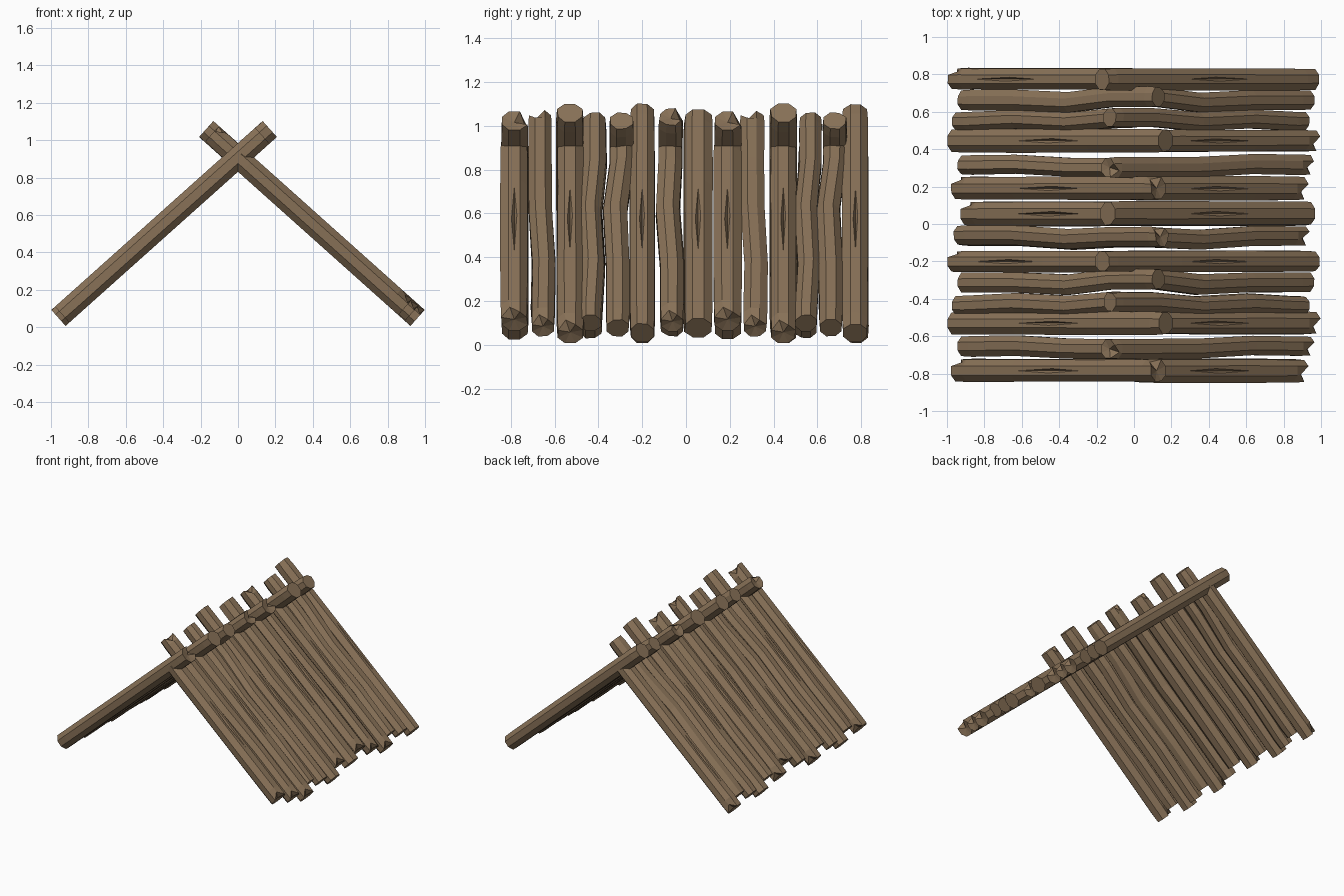
import bpy, bmesh, math, random
from mathutils import Vector

if "Cube" in bpy.data.objects:
    bpy.data.objects.remove(bpy.data.objects["Cube"])

random.seed(4)
SIDES = 8
SLOPE = 0.894          # height change per unit of x along a wall
APEX = 0.908           # height where the log axes cross
ANG = math.atan(SLOPE)

wood = bpy.data.materials.new("brown wood")
wood.diffuse_color = (0.25, 0.168, 0.097, 1)
wood.use_nodes = True
wood.node_tree.nodes["Principled BSDF"].inputs["Base Color"].default_value = wood.diffuse_color

# one entry per row, from back to front
ROW_Y = [.775, .67, .56, .445, .31, .19, .055, -.07, -.2, -.305, -.425, -.53, -.66, -.785]
RADIUS = [.06, .055, .054, .062, .055, .064, .066, .055]
LOW = {-1: [.96, .91, .94, .96, .91, .94, .89, .93],
       1: [.955, .93, .905, .96, .93, .895, .93, .905]}
TOP = [.17, .13, .13, .17, .14, .13, .14, .15]
WAVY = {1: (-.008, -.008, -.02, .01), 2: (-.012, .0, -.014, .008),
        4: (.006, .01, -.006, -.008), 7: (.008, .008, -.012, .0)}
LOW_NOTCH = {-1: {0, 5, 6}, 1: {3, 4, 5, 7}}
TOP_NOTCH = {4, 5, 7}


def build_log(name, side, row):
    """Faceted log running up one slope; alternate rows cross the ridge."""
    kind = row % 8
    crosses = (row % 2 == 0) == (side == 1)
    x0 = LOW[side][kind]
    x1 = -TOP[kind] if crosses else 0.0
    y = ROW_Y[row]
    r = RADIUS[kind]
    out = Vector((side * math.sin(ANG), 0, math.cos(ANG)))
    up = Vector((-side * math.cos(ANG), 0, math.sin(ANG)))

    # ring stations: distance from ridge in x, sideways bend
    wavy = kind in WAVY
    if wavy:
        b = WAVY[kind]
        st = [(x0, b[0]), (x0 - .06, b[0]), (.62, b[1]), (.34, b[2]),
              (.1, b[3]), (x1 + .04, b[3]), (x1, b[3])]
    else:
        mid = .65 if (side == -1 and kind == 0) else .42
        st = [(x0, 0), (x0 - .06, 0), (mid + .2, 0), (mid - .2, 0),
              (x1 + .05, 0), (x1, 0)]
    last = len(st) - 1

    bm = bmesh.new()
    shape = [random.uniform(.98, 1.1) for _ in range(SIDES)]
    rings = []
    for i, (x, bend) in enumerate(st):
        c = Vector((side * x, y + bend, APEX - SLOPE * x))
        k = .95 if i in (0, last) else random.uniform(.97, 1.03)
        ring = []
        for j in range(SIDES):
            a = (j + .5) * 2 * math.pi / SIDES
            q = r * k * shape[j]
            ring.append(bm.verts.new(c + Vector((0, math.cos(a) * q, 0))
                                     + out * math.sin(a) * min(q, .062)))
        rings.append((c, ring))

    # side faces, with a sunken diamond crack on the outward facet of straight logs
    for i in range(last):
        A, B = rings[i][1], rings[i + 1][1]
        for j in range(SIDES):
            n = (j + 1) % SIDES
            a, b, c, d = A[j], A[n], B[n], B[j]
            if wavy or i != 2 or j != 1:
                bm.faces.new((a, b, c, d))
                continue

            def at(u, v):
                return a.co.lerp(b.co, v).lerp(d.co.lerp(c.co, v), u)
            p = [bm.verts.new(at(u, v)) for u, v in
                 ((.1, .5), (.5, .74), (.9, .5), (.55, .28))]
            m = bm.verts.new(at(.5, .5) - out * .02)
            for f in ((a, b, p[0]), (c, d, p[2]), (b, c, p[2], p[1], p[0]),
                      (d, a, p[0], p[3], p[2])):
                bm.faces.new(f)
            for e in range(4):
                bm.faces.new((p[e], p[(e + 1) % 4], m))

    # end caps, some split by a notch
    for idx, inward, notch in ((0, up, kind in LOW_NOTCH[side]),
                               (last, -up, kind in TOP_NOTCH and crosses)):
        c, ring = rings[idx]
        if not notch:
            bm.faces.new(ring)
            continue
        cut = ring[2 if side == 1 else 0]
        cut.co = cut.co.lerp(c, .2) + inward * .045
        hub = bm.verts.new(c + inward * .012)
        for j in range(SIDES):
            bm.faces.new((ring[j], ring[(j + 1) % SIDES], hub))

    bmesh.ops.recalc_face_normals(bm, faces=bm.faces[:])
    bmesh.ops.triangulate(bm, faces=[f for f in bm.faces if len(f.verts) == 5])
    me = bpy.data.meshes.new(name)
    bm.to_mesh(me)
    bm.free()
    me.materials.append(wood)
    bpy.context.collection.objects.link(bpy.data.objects.new(name, me))


# two sloping walls of logs, interlocked at the ridge
for row in range(len(ROW_Y)):
    build_log(f"left_log_{row + 1}", -1, row)
    build_log(f"right_log_{row + 1}", 1, row)
